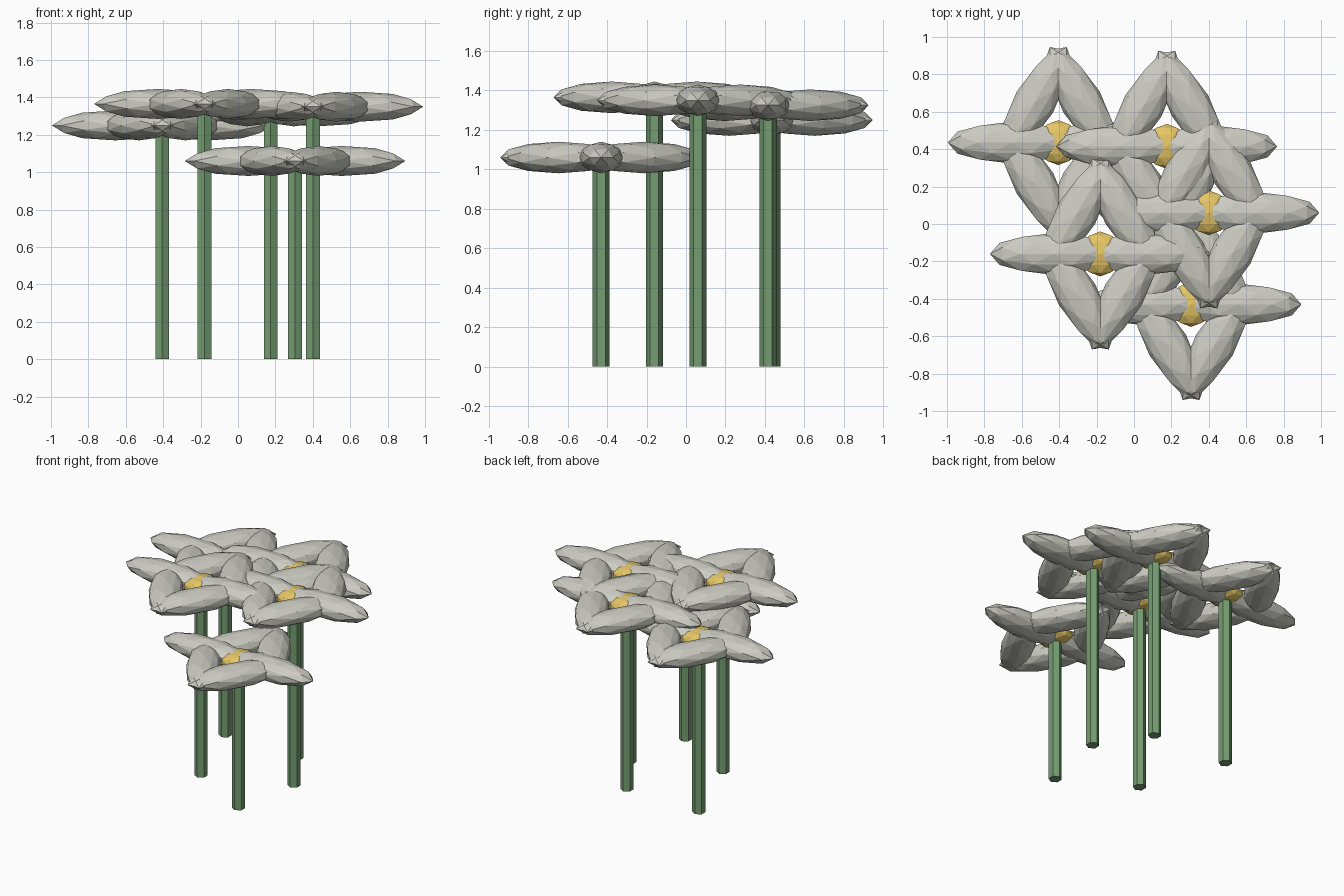
import bpy, bmesh, math
from mathutils import Matrix, Vector

if "Cube" in bpy.data.objects:
    bpy.data.objects.remove(bpy.data.objects["Cube"])


def material(name, rgb):
    m = bpy.data.materials.new(name)
    m.diffuse_color = (*rgb, 1.0)
    m.use_nodes = True
    m.node_tree.nodes["Principled BSDF"].inputs["Base Color"].default_value = m.diffuse_color
    return m


PETAL = material("petal off white", (0.60, 0.60, 0.54))
STEM = material("stem green", (0.18, 0.34, 0.17))
GOLD = material("centre gold", (0.78, 0.56, 0.13))

# each flower: head position
HEADS = [(-0.405, 0.435, 1.25), (0.175, 0.415, 1.325), (-0.18, -0.16, 1.365),
         (0.40, 0.06, 1.35), (0.305, -0.43, 1.06)]
PETAL_RADIUS = 0.25
PETAL_SIZE = (0.34, 0.112, 0.08)
CENTRE_SIZE = (0.12, 0.12, 0.057)
STEM_RADIUS = 0.043

# turns the ball so that corners lie on its three main axes
ALIGN = Matrix.Rotation(-math.atan(2 / (1 + math.sqrt(5))), 4, 'Y')


def finish(name, bm, mat):
    mesh = bpy.data.meshes.new(name)
    bm.to_mesh(mesh)
    bm.free()
    mesh.materials.append(mat)
    obj = bpy.data.objects.new(name, mesh)
    bpy.context.collection.objects.link(obj)
    return obj


def add_ball(bm, matrix, size):
    scale = Matrix.Diagonal((*size, 1.0))
    bmesh.ops.create_icosphere(bm, subdivisions=2, radius=1.0,
                               matrix=matrix @ scale @ ALIGN)


for i, head in enumerate(HEADS, 1):
    place = Matrix.Translation(Vector(head))

    # six faceted petals; each leans opposite to its place on the ring
    bm = bmesh.new()
    for k in range(6):
        a = k * math.pi / 3
        offset = Matrix.Translation((PETAL_RADIUS * math.cos(a),
                                     PETAL_RADIUS * math.sin(a), 0))
        add_ball(bm, place @ offset @ Matrix.Rotation(-a, 4, 'Z'), PETAL_SIZE)
    finish(f"petals_{i}", bm, PETAL)

    # flattened centre
    bm = bmesh.new()
    add_ball(bm, place, CENTRE_SIZE)
    finish(f"flower_centre_{i}", bm, GOLD)

    # six-sided stem from the ground to the head
    bm = bmesh.new()
    height = head[2] - 0.03
    bmesh.ops.create_cone(bm, cap_ends=True, segments=6, radius1=STEM_RADIUS,
                          radius2=STEM_RADIUS, depth=height,
                          matrix=Matrix.Translation((head[0], head[1], height / 2)))
    finish(f"stem_{i}", bm, STEM)
